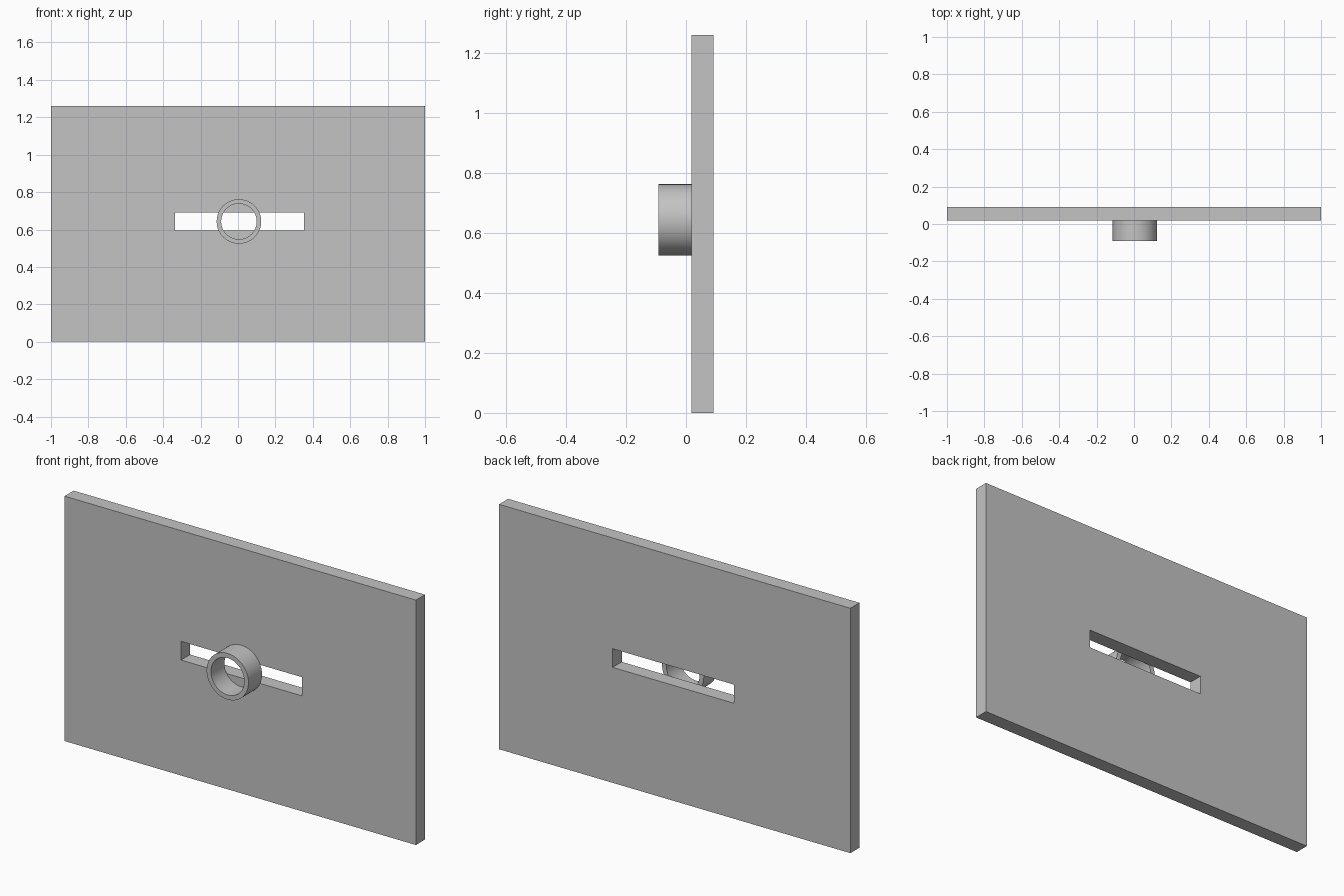
import bpy
import bmesh
import math
from mathutils import Matrix, Vector

cube = bpy.data.objects.get("Cube")
if cube:
    bpy.data.objects.remove(cube, do_unlink=True)

FRONT, BACK = 0.018, 0.092
HEIGHT = 1.26

grey = bpy.data.materials.new("plain_grey")
grey.use_nodes = True
colour = (0.55, 0.55, 0.55, 1)
grey.diffuse_color = colour
grey.node_tree.nodes["Principled BSDF"].inputs["Base Color"].default_value = colour


def add_object(name, bm):
    bmesh.ops.recalc_face_normals(bm, faces=bm.faces)
    mesh = bpy.data.meshes.new(name)
    bm.to_mesh(mesh)
    bm.free()
    mesh.materials.append(grey)
    obj = bpy.data.objects.new(name, mesh)
    bpy.context.collection.objects.link(obj)
    return obj


def rectangle(bm, x0, x1, z0, z1):
    corners = [(x0, z0), (x1, z0), (x1, z1), (x0, z1)]
    return [bm.verts.new((x, FRONT, z)) for x, z in corners]


# Upright plate: a rectangular frame around the slot, extruded backwards
bm = bmesh.new()
outer = rectangle(bm, -1, 1, 0, HEIGHT)
slot = rectangle(bm, -0.337, 0.353, 0.594, 0.69)
for i in range(4):
    j = (i + 1) % 4
    bm.faces.new((outer[i], outer[j], slot[j], slot[i]))
extruded = bmesh.ops.extrude_face_region(bm, geom=bm.faces[:], use_keep_orig=True)
moved = [v for v in extruded["geom"] if isinstance(v, bmesh.types.BMVert)]
bmesh.ops.translate(bm, verts=moved, vec=Vector((0, BACK - FRONT, 0)))
add_object("slotted_plate", bm)

# Round collar: a rectangular section spun about the front-to-back axis
bm = bmesh.new()
section = [(0.095, -BACK), (0.119, -BACK), (0.119, FRONT), (0.095, FRONT)]
verts = [bm.verts.new((r, y, 0)) for r, y in section]
edges = [bm.edges.new((verts[i], verts[(i + 1) % 4])) for i in range(4)]
bmesh.ops.spin(bm, geom=verts + edges, cent=(0, 0, 0), axis=(0, 1, 0),
               angle=math.tau, steps=64, use_merge=True)
bmesh.ops.remove_doubles(bm, verts=bm.verts, dist=0.0001)
bmesh.ops.transform(bm, matrix=Matrix.Translation((0.005, 0, 0.643)), verts=bm.verts)
collar = add_object("collar_ring", bm)

bpy.ops.object.select_all(action="DESELECT")
collar.select_set(True)
bpy.context.view_layer.objects.active = collar
bpy.ops.object.shade_smooth_by_angle(angle=math.radians(30))
